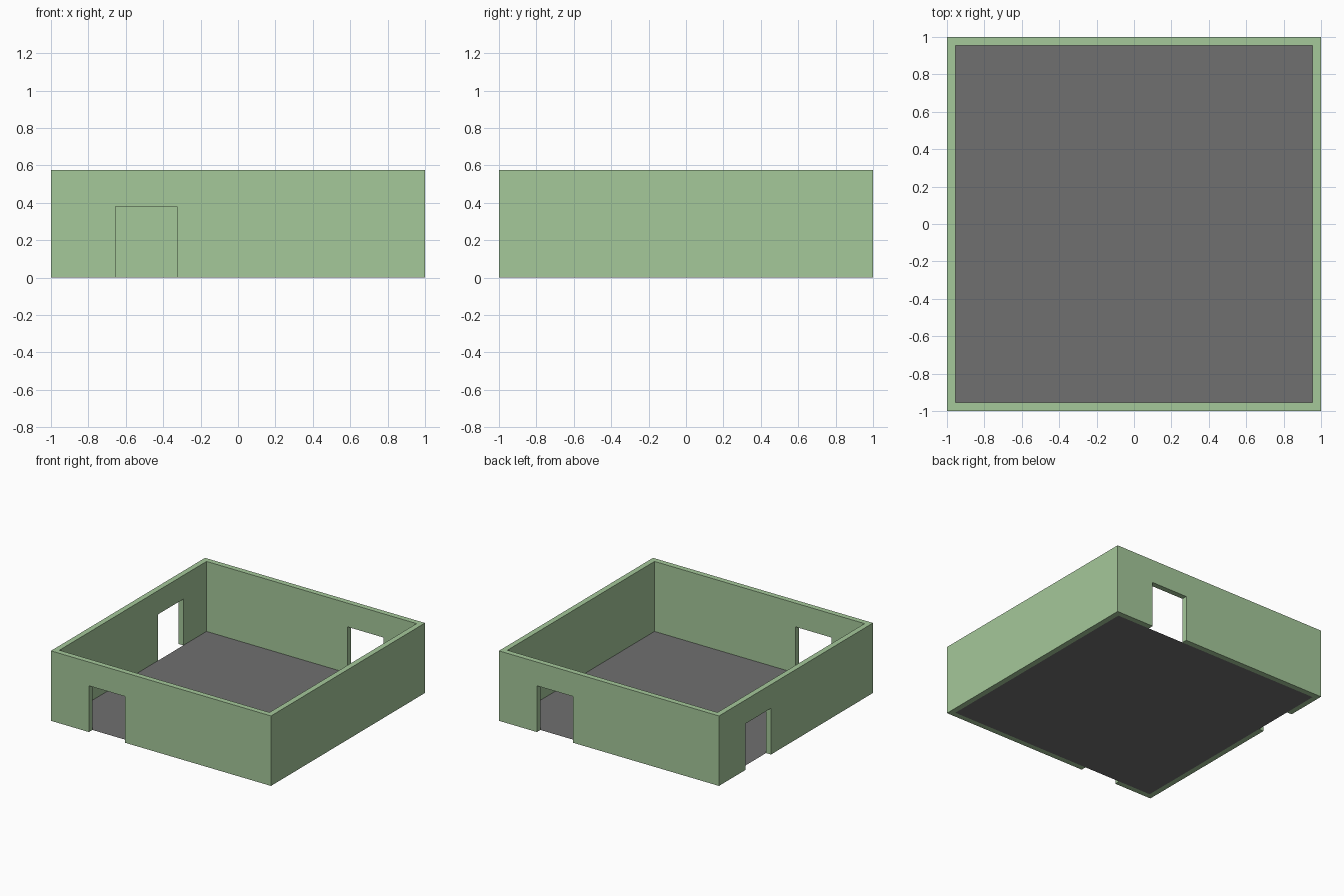
import bpy, bmesh
from math import radians
from mathutils import Matrix

if "Cube" in bpy.data.objects:
    bpy.data.objects.remove(bpy.data.objects["Cube"])

HALF, INNER, HEIGHT = 1.0, 0.955, 0.575
DOOR_L, DOOR_R, DOOR_TOP = -0.655, -0.325, 0.38


def material(name, color):
    mat = bpy.data.materials.new(name)
    mat.diffuse_color = color
    mat.use_nodes = True
    mat.node_tree.nodes["Principled BSDF"].inputs["Base Color"].default_value = mat.diffuse_color
    return mat


def add_object(name, bm, mat):
    mesh = bpy.data.meshes.new(name)
    bm.to_mesh(mesh)
    bm.free()
    mesh.materials.append(mat)
    obj = bpy.data.objects.new(name, mesh)
    bpy.context.collection.objects.link(obj)
    return obj


def add_wall(bm, angle, door):
    """One mitred wall side, drawn at the front and turned about z."""
    turn = Matrix.Rotation(radians(angle), 3, 'Z')
    opening = [(DOOR_L, 0), (DOOR_L, DOOR_TOP), (DOOR_R, DOOR_TOP), (DOOR_R, 0)] if door else []
    rings = []
    for d in (HALF, INNER):
        outline = [(-d, 0)] + opening + [(d, 0), (d, HEIGHT), (-d, HEIGHT)]
        rings.append([bm.verts.new(turn @ Matrix.Translation((x, -d, z)).to_translation())
                      for x, z in outline])
    outer, inner = rings
    bm.faces.new(outer)
    bm.faces.new(inner[::-1])
    n = len(outer)
    for i in range(n):
        if i in (n - 3, n - 1):      # mitred ends stay open and are welded
            continue
        j = (i + 1) % n
        bm.faces.new((outer[j], outer[i], inner[i], inner[j]))


# Walls: doorways at the front, left and back, solid on the right
bm = bmesh.new()
for angle, door in ((0, True), (90, False), (180, True), (270, True)):
    add_wall(bm, angle, door)
bmesh.ops.remove_doubles(bm, verts=bm.verts, dist=1e-4)
bmesh.ops.recalc_face_normals(bm, faces=bm.faces)
add_object("walls", bm, material("wall_green", (0.376, 0.578, 0.323, 1)))

# Floor: a flat sheet inside the walls
bm = bmesh.new()
bmesh.ops.create_grid(bm, x_segments=1, y_segments=1, size=INNER)
add_object("floor", bm, material("floor_grey", (0.162, 0.162, 0.162, 1)))
